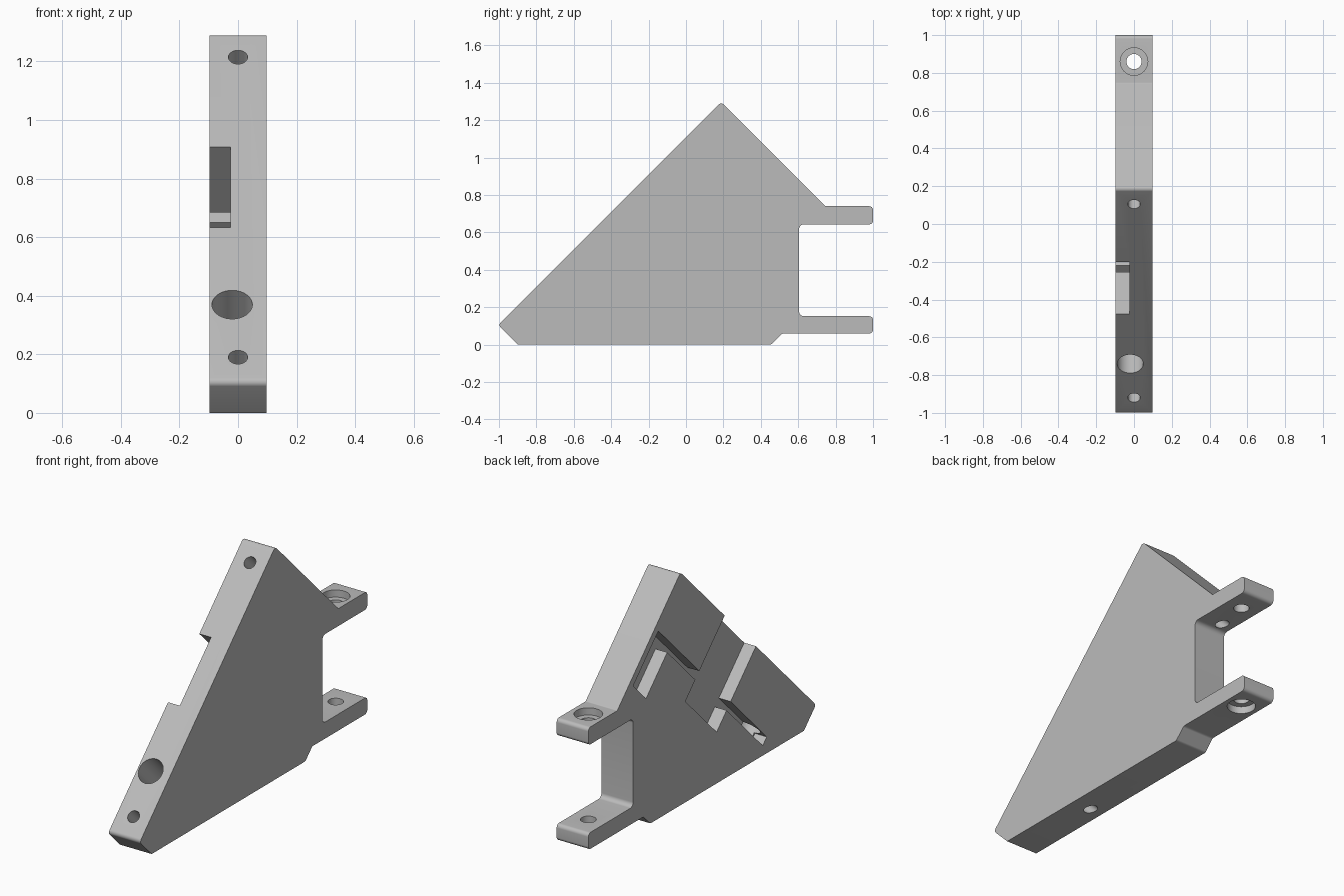
import bpy
import bmesh
import math
from mathutils import Vector

if "Cube" in bpy.data.objects:
    bpy.data.objects.remove(bpy.data.objects["Cube"])

HALF = 0.0975            # half thickness of the plate
POCKET_FLOOR = -0.025    # x of the pocket floor
SLOPE = 1.11             # front slope is the line z = y + SLOPE
R2 = math.sqrt(2)

grey = bpy.data.materials.new("satin grey")
grey.use_nodes = True
grey.diffuse_color = (0.5, 0.5, 0.5, 1)
grey.node_tree.nodes["Principled BSDF"].inputs["Base Color"].default_value = (0.5, 0.5, 0.5, 1)


def slope_point(u, v):
    """Point u along the front slope and v inward from it, as (y, z)."""
    return ((u + v) * R2 - SLOPE) / 2, ((u - v) * R2 + SLOPE) / 2


def rounded(corners, steps=6):
    """Outline with each (y, z, radius) corner rounded."""
    out = []
    for i, (y, z, r) in enumerate(corners):
        p = Vector((y, z))
        if r == 0:
            out.append(p)
            continue
        a = (Vector(corners[i - 1][:2]) - p).normalized()
        b = (Vector(corners[(i + 1) % len(corners)][:2]) - p).normalized()
        half = a.angle(b) / 2
        centre = p + (a + b).normalized() * (r / math.sin(half))
        start = p + a * (r / math.tan(half)) - centre
        end = p + b * (r / math.tan(half)) - centre
        for k in range(steps + 1):
            d = start.lerp(end, k / steps).normalized()
            out.append(centre + d * r)
    return out


def finish(bm, name):
    bmesh.ops.recalc_face_normals(bm, faces=bm.faces)
    mesh = bpy.data.meshes.new(name)
    bm.to_mesh(mesh)
    bm.free()
    mesh.materials.append(grey)
    obj = bpy.data.objects.new(name, mesh)
    bpy.context.collection.objects.link(obj)
    return obj


def slab(name, outline, x0, x1):
    """Extrude a (y, z) outline from x0 to x1."""
    bm = bmesh.new()
    face = bm.faces.new([bm.verts.new((x0, y, z)) for y, z in outline])
    ext = bmesh.ops.extrude_face_region(bm, geom=[face])
    verts = [g for g in ext["geom"] if isinstance(g, bmesh.types.BMVert)]
    bmesh.ops.translate(bm, verts=verts, vec=(x1 - x0, 0, 0))
    return finish(bm, name)


def drill(name, x, start, end, radius):
    """Cylinder between two (y, z) points at one x."""
    a, b = Vector((x, *start)), Vector((x, *end))
    bm = bmesh.new()
    bmesh.ops.create_cone(bm, cap_ends=True, segments=40, radius1=radius,
                          radius2=radius, depth=(b - a).length)
    bm.transform((b - a).to_track_quat("Z", "Y").to_matrix().to_4x4())
    bmesh.ops.translate(bm, verts=bm.verts, vec=(a + b) / 2)
    return finish(bm, name)


# Triangular plate with two rear lugs
body = slab("bracket_body", rounded([
    (-1.005, 0.105, 0.02), (-0.9, 0, 0.005), (0.455, 0, 0.02),
    (0.515, 0.06, 0.02), (1, 0.06, 0.02), (1, 0.152, 0.02),
    (0.605, 0.152, 0.025), (0.605, 0.643, 0.025), (1, 0.643, 0.02),
    (1, 0.74, 0.02), (0.745, 0.74, 0.01), (0.1875, 1.2975, 0.02),
]), -HALF, HALF)

# Side pocket: long slot, opening through the slope, and a rear recess
slot_top, slot_low = 0.316, 0.366
pocket = [(-0.34, slot_top), (0.11, slot_top), (0.11, -0.1), (0.5, -0.1),
          (0.5, slot_top), (1.01, slot_top), (1.01, 0.63), (0.85, 0.63),
          (0.85, slot_low), (0.5, slot_low), (0.5, 0.49), (0.11, 0.49),
          (0.11, slot_low), (-0.34, slot_low)]
cutters = [slab("pocket_cutter", [slope_point(u, v) for u, v in pocket],
                -0.2, POCKET_FLOOR)]

# Holes drilled square to the slope: u, x, radius, first and last depth
for u, x, r, v0, v1 in [(-0.516, 0, 0.033, -0.1, 0.2),
                        (0.933, 0, 0.033, -0.1, 0.2),
                        (-0.262, -0.02, 0.069, -0.1, 0.36),
                        (-0.262, -0.02, 0.03, 0.3, 0.7),
                        (0.93, -0.03, 0.03, 0.6, 0.9)]:
    cutters.append(drill("slope_drill", x, slope_point(u, v0), slope_point(u, v1), r))

# Lug bolt holes with outer counterbores
for z0, z1, r in [(0, 0.9, 0.04), (0.7, 0.9, 0.073), (0, 0.1, 0.073)]:
    cutters.append(drill("lug_drill", 0, (0.86, z0), (0.86, z1), r))

for cutter in cutters:
    cutter.hide_render = True
    cut = body.modifiers.new("cut", "BOOLEAN")
    cut.operation = "DIFFERENCE"
    cut.solver = "EXACT"
    cut.object = cutter

# Bake the cuts and remove the cutters
bpy.context.view_layer.update()
baked = bpy.data.meshes.new_from_object(
    body.evaluated_get(bpy.context.evaluated_depsgraph_get()))
body.modifiers.clear()
body.data = baked
for cutter in cutters:
    bpy.data.objects.remove(cutter)

bpy.ops.object.select_all(action="DESELECT")
body.select_set(True)
bpy.context.view_layer.objects.active = body
bpy.ops.object.shade_smooth_by_angle(angle=math.radians(30))
